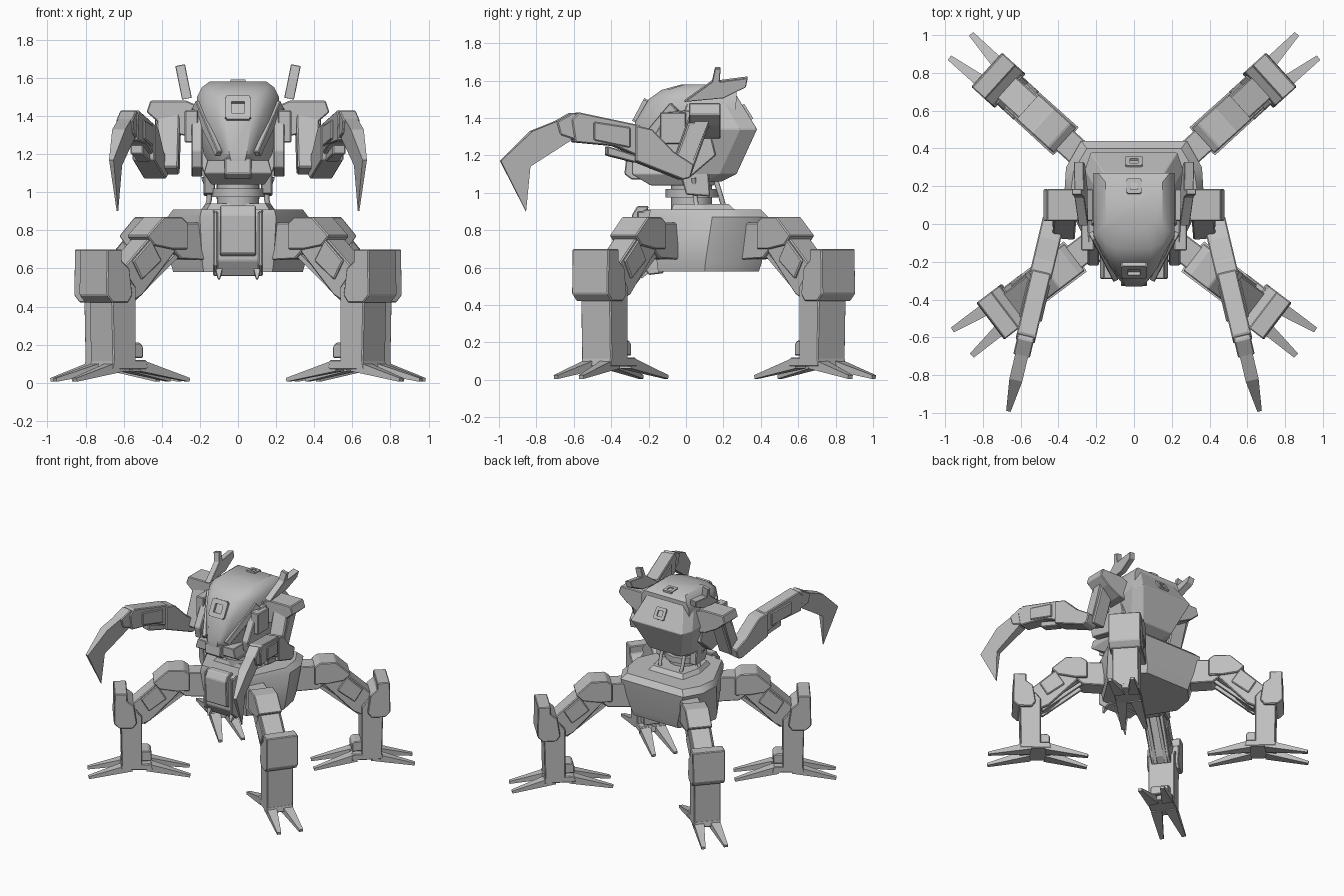
import bpy, bmesh, math
from mathutils import Vector, Matrix

cube = bpy.data.objects.get("Cube")
if cube:
    bpy.data.objects.remove(cube, do_unlink=True)

metal = bpy.data.materials.new("plain grey metal")
metal.use_nodes = True
GREY = (0.52, 0.52, 0.52, 1)
metal.diffuse_color = GREY
metal.node_tree.nodes["Principled BSDF"].inputs["Base Color"].default_value = GREY
SIDES = (("left", 1), ("right", -1))


def loft(name, rings, bevel=0.0, smooth=False):
    """Skin a stack of closed rings and cap both ends."""
    bm = bmesh.new()
    loops = [[bm.verts.new(p) for p in ring] for ring in rings]
    count = len(loops[0])
    for low, high in zip(loops, loops[1:]):
        for i in range(count):
            j = (i + 1) % count
            bm.faces.new((low[i], low[j], high[j], high[i]))
    bm.faces.new(loops[0])
    bm.faces.new(loops[-1])
    bmesh.ops.recalc_face_normals(bm, faces=bm.faces)
    mesh = bpy.data.meshes.new(name)
    bm.to_mesh(mesh)
    bm.free()
    mesh.materials.append(metal)
    obj = bpy.data.objects.new(name, mesh)
    bpy.context.collection.objects.link(obj)
    if bevel:
        mod = obj.modifiers.new("edge", "BEVEL")
        mod.width, mod.segments = bevel, 1
    if smooth:
        bpy.ops.object.select_all(action="DESELECT")
        obj.select_set(True)
        bpy.context.view_layer.objects.active = obj
        bpy.ops.object.shade_smooth_by_angle(angle=math.radians(32))
    return obj


def frame(x, y, dx, dy):
    """Local axes: X runs along (dx, dy), Y sideways, Z up."""
    d = Vector((dx, dy, 0)).normalized()
    return Matrix(((d.x, -d.y, 0, x), (d.y, d.x, 0, y), (0, 0, 1, 0), (0, 0, 0, 1)))


def prism(name, mat, profile, half, shift=0, bevel=0.006):
    """Extrude a side profile; half is one width or one per point."""
    widths = half if isinstance(half, (list, tuple)) else [half] * len(profile)
    rings = [[mat @ Vector((s, shift + side * w, z)) for (s, z), w in zip(profile, widths)]
             for side in (-1, 1)]
    return loft(name, rings, bevel)


def beam(name, a, b, size_a, size_b=None, bevel=0.0):
    """Square bar from a to b with (width, height) at each end."""
    a, b = Vector(a), Vector(b)
    d = (b - a).normalized()
    side = d.cross(Vector((0, 0, 1)))
    side = side.normalized() if side.length > 0.01 else Vector((1, 0, 0))
    up = side.cross(d)
    rings = [[p + side * w * u / 2 + up * h * v / 2 for u, v in ((-1, -1), (1, -1), (1, 1), (-1, 1))]
             for p, (w, h) in ((a, size_a), (b, size_b or size_a))]
    return loft(name, rings, bevel)


def symmetric(half_outline, z):
    """Ring from the points of its +x half."""
    return [(x, y, z) for x, y in half_outline] + [(-x, y, z) for x, y in reversed(half_outline)]


def tube(name, points, radius):
    curve = bpy.data.curves.new(name, "CURVE")
    curve.dimensions = "3D"
    curve.bevel_depth, curve.bevel_resolution = radius, 1
    spline = curve.splines.new("BEZIER")
    spline.bezier_points.add(len(points) - 1)
    for bp, p in zip(spline.bezier_points, points):
        bp.co = p
        bp.handle_left_type = bp.handle_right_type = "AUTO"
    curve.materials.append(metal)
    bpy.context.collection.objects.link(bpy.data.objects.new(name, curve))


Y_FRAME = frame(0, 0, 0, 1)

# Lower hull: widest at the hips, chamfered rear corners
rim = [(.2, -.2), (.37, .14), (.36, .3), (.28, .44)]
deck = [(.19, -.19), (.34, .13), (.32, .28), (.25, .4)]
keel = [(.18, -.15), (.34, .1), (.31, .27), (.2, .39)]
belly = [(x * 1.04, y * 1.04) for x, y in keel]
loft("hull", [symmetric(keel, .58), symmetric(belly, .63), symmetric(rim, .87), symmetric(deck, .91)], smooth=True)
collar = [(.17, -.08), (.2, .1), (.16, .27)]
loft("hull_collar", [symmetric(collar, .9), symmetric([(x * .85, y * .85) for x, y in collar], .94)])

# Front block with raised panel and side rails
prism("front_block", Y_FRAME, [(-.12, .57), (-.2, .56), (-.25, .64), (-.25, .88), (-.22, .91), (-.12, .91)], .13)
prism("front_panel", Y_FRAME, [(-.24, .66), (-.28, .68), (-.29, .88), (-.26, .93), (-.2, .93)], .095)
for side, s in SIDES:
    prism(side + "_front_rail", Y_FRAME, [(-.2, .57), (-.26, .62), (-.26, .9), (-.2, .9)], .012, s * -.118)
    beam(side + "_belly_spike", (s * .1, -.2, .6), (s * .1, -.24, .545), (.04, .05), (.01, .01))

# Neck column, ring and cables
for name, radius, low, high in (("neck_column", .11, .9, 1.06), ("neck_ring", .14, .975, 1.02)):
    circle = [(radius * math.cos(k * math.tau / 12), .03 + radius * math.sin(k * math.tau / 12)) for k in range(12)]
    loft(name, [[(x, y, z) for x, y in circle] for z in (low, high)], smooth=True)
for side, s in SIDES:
    tube(side + "_rear_cable", [(s * .09, .21, .9), (s * .1, .18, 1), (s * .09, .15, 1.1)], .014)
    tube(side + "_side_cable", [(s * .17, .06, .9), (s * .15, .05, .98), (s * .18, .04, 1.08)], .014)
    prism(side + "_neck_bracket", Y_FRAME, [(-.03, 1.1), (.0, .99), (.13, .98), (.12, 1.12)], .03, s * .15)

# Cockpit canopy: height, front, back, front half width, back half width
rings = []
for z, front, back, nose, wide in ((1.11, -.31, .1, .04, .13), (1.2, -.33, .18, .075, .18), (1.38, -.27, .26, .12, .215),
                                   (1.5, -.2, .27, .15, .215), (1.55, -.13, .27, .15, .19), (1.58, -.02, .22, .11, .15)):
    rings.append(symmetric([(nose * .6, front), (nose, front + .03), (wide, front * .3), (wide, back)], z))
loft("cockpit_canopy", rings, smooth=True)

# Rear housing and jaw
def box_ring(z, front, back, half, rear):
    return symmetric([(half, front), (half, back - .09), (rear, back)], z)

loft("rear_housing", [box_ring(1.06, -.06, .19, .14, .1), box_ring(1.1, -.06, .27, .18, .14),
                      box_ring(1.34, -.04, .38, .26, .23), box_ring(1.52, .02, .27, .2, .16)], .004)
loft("jaw", [box_ring(1.04, -.19, .15, .14, .1), box_ring(1.1, -.29, .17, .18, .12), box_ring(1.17, -.29, .17, .16, .12)], .004)
prism("chin", Y_FRAME, [(-.33, 1.1), (-.29, 1.07), (-.1, 1.07), (-.1, 1.18), (-.32, 1.18)], .07)

# Hatches on the canopy front, roof and rear
def hatch(name, y, z, tilt, half):
    d = Matrix.Translation((0, y, z)) @ Matrix.Rotation(tilt, 4, "X")
    for u in (-1, 1):
        for axis in (0, 1):
            w, h = (half * .3, half) if axis == 0 else (half, half * .3)
            cx, cy = (u * half * .85, 0) if axis == 0 else (0, u * half * .85)
            ring = [(cx - w, cy - h), (cx + w, cy - h), (cx + w, cy + h), (cx - w, cy + h)]
            loft(name + "_frame", [[d @ Vector((a, b, c)) for a, b in ring] for c in (-.03, .012)])

hatch("front_hatch", -.245, 1.44, math.radians(62), .06)
hatch("rear_hatch", .325, 1.43, math.radians(-58), .04)
hatch("roof_hatch", .2, 1.575, math.radians(-5), .035)

for side, s in SIDES:
    # Canopy trim, cheek plates and ear fins
    beam(side + "_canopy_trim", (s * .22, -.06, 1.46), (s * .1, -.29, 1.2), (.03, .06), (.03, .04), .004)
    prism(side + "_cheek_plate", Y_FRAME, [(-.2, 1.13), (-.22, 1.22), (-.1, 1.43), (.1, 1.45), (.16, 1.2), (.02, 1.08)],
          .03, s * -.215)
    prism(side + "_cheek_box", Y_FRAME, [(-.14, 1.26), (-.14, 1.43), (.0, 1.43), (.0, 1.26)], .035, s * -.245)
    tilt = Matrix.Translation((s * .27, 0, 1.5)) @ Matrix.Rotation(s * .2, 4, "Y") @ Matrix.Translation((0, 0, -1.5)) @ Y_FRAME
    prism(side + "_ear_fin", tilt, [(-.01, 1.49), (.1, 1.57), (.14, 1.6), (.155, 1.67), (.185, 1.67), (.18, 1.6),
                                    (.33, 1.62), (.32, 1.57), (.2, 1.51)], .026, bevel=.003)

    # Shoulder and upper arm
    across = frame(0, .1, s, 0)
    prism(side + "_shoulder", across, [(.18, 1.28), (.18, 1.44), (.27, 1.48), (.46, 1.48), (.48, 1.42), (.41, 1.36), (.3, 1.3)], .085)
    beam(side + "_upper_arm", (s * .36, .09, 1.44), (s * .37, -.03, 1.11), (.12, .11), bevel=.008)
    beam(side + "_arm_plate", (s * .425, .1, 1.42), (s * .42, -.02, 1.12), (.02, .07))

    # Forearm and hooked claw, swung slightly outward
    arm = frame(s * .425, .02, s * .23, -.97)
    prism(side + "_elbow", arm, [(-.01, 1.15), (.01, 1.08), (.05, 1.07), (.31, 1.17), (.31, 1.36), (.22, 1.34), (.1, 1.22)], .06)
    prism(side + "_forearm", arm, [(.28, 1.36), (.28, 1.19), (.42, 1.25), (.64, 1.27), (.66, 1.39), (.62, 1.43)], .052)
    prism(side + "_forearm_sleeve", arm, [(.34, 1.35), (.34, 1.24), (.54, 1.28), (.54, 1.38)], .062)
    prism(side + "_forearm_rail", arm, [(.3, 1.2), (.3, 1.16), (.46, 1.2), (.46, 1.25)], .035)
    prism(side + "_wrist", arm, [(.6, 1.27), (.72, 1.31), (.74, 1.38), (.65, 1.43), (.59, 1.4)], .045)
    prism(side + "_claw", arm, [(.64, 1.42), (.87, 1.33), (1.04, 1.17), (.9, .9), (.88, 1.14), (.66, 1.28)],
          (.035, .035, .012, .004, .02, .035), bevel=0)

    # Legs, drawn in profile outward from the foot centre
    for end, x, y, dx, dy in (("front", .61, -.4, .8, -.61), ("back", .64, .69, .74, .67)):
        tag = side + "_" + end
        leg = frame(s * x, y, s * dx, dy)
        prism(tag + "_hip", leg, [(-.56, .64), (-.56, .84), (-.3, .84), (-.26, .72), (-.34, .65)], .07)
        prism(tag + "_hip_cap", leg, [(-.37, .7), (-.37, .84), (-.33, .87), (-.21, .87), (-.1, .77), (-.15, .72), (-.27, .7)], .09)
        prism(tag + "_thigh", leg, [(-.3, .69), (-.17, .8), (.06, .59), (.06, .46), (-.02, .43), (-.08, .46)], .075)
        prism(tag + "_thigh_plate", leg, [(-.2, .64), (-.13, .75), (-.01, .64), (-.07, .54)], .088)
        for u in (-.04, .04):
            beam(tag + "_piston", leg @ Vector((-.34, u, .68)), leg @ Vector((-.03, u, .43)), (.025, .025))
        prism(tag + "_shin", leg, [(-.02, .1), (-.02, .5), (.03, .56), (.14, .5), (.13, .1)], .1)
        prism(tag + "_knee_guard", leg, [(.02, .46), (.04, .6), (.09, .64), (.09, .7), (.185, .7), (.19, .46), (.15, .42), (.05, .42)],
              .122)
        prism(tag + "_ankle", leg, [(-.09, .13), (-.09, .19), (-.07, .21), (.02, .21), (.02, .13)], .07)
        prism(tag + "_foot", leg, [(-.1, .07), (-.09, .12), (.13, .12), (.14, .07)], .1)
        for u in (-1, 1):
            for v in (-1, 1):
                beam(tag + "_toe", leg @ Vector((u * .06, v * .055, .09)), leg @ Vector((u * .375, v * .085, .015)),
                     (.085, .06), (.03, .02))
